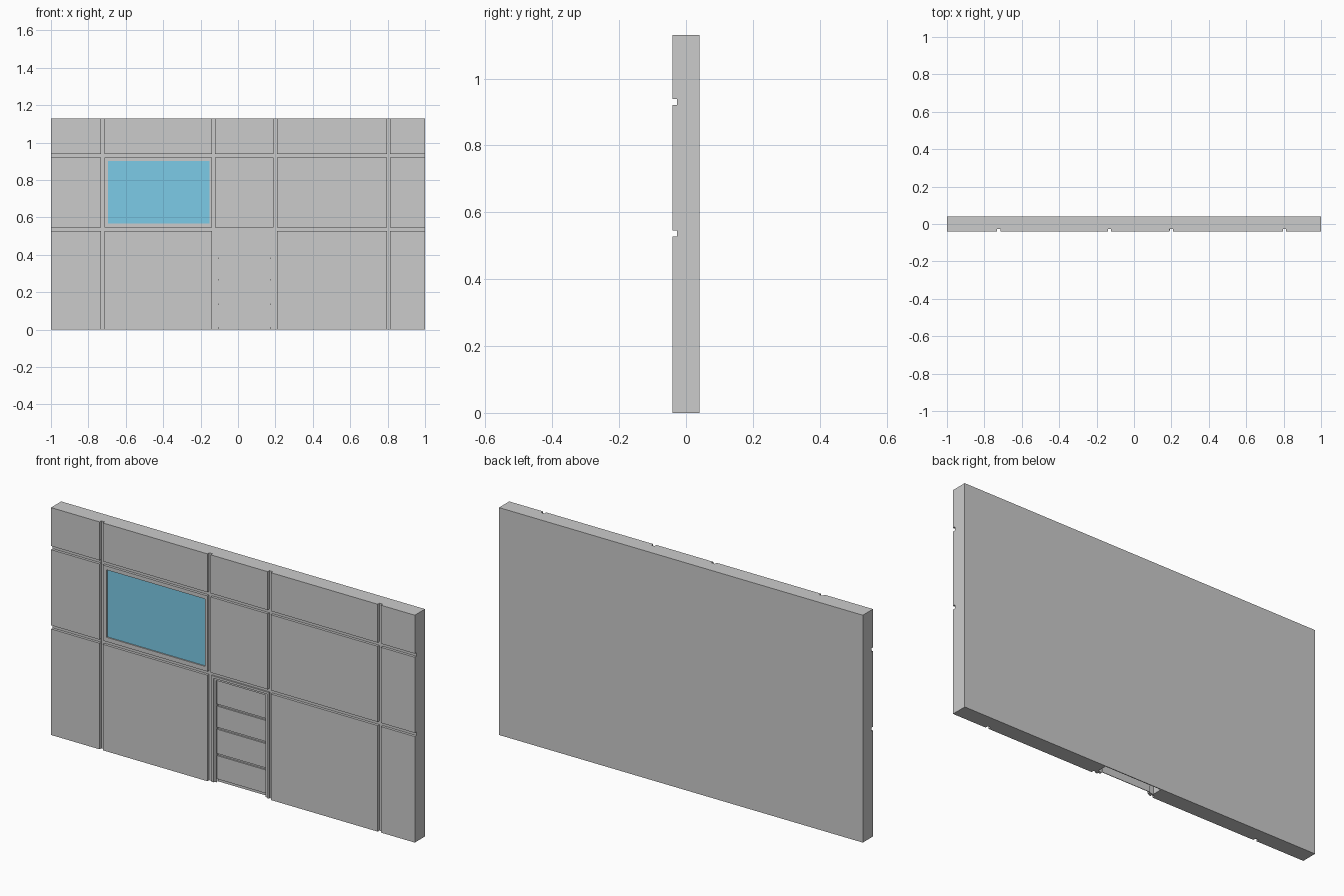
import bpy

if "Cube" in bpy.data.objects:
    bpy.data.objects.remove(bpy.data.objects["Cube"])


def box(name, x0, x1, y0, y1, z0, z1):
    bpy.ops.mesh.primitive_cube_add(size=1)
    o = bpy.context.object
    o.name = name
    o.location = ((x0 + x1) / 2, (y0 + y1) / 2, (z0 + z1) / 2)
    o.scale = (x1 - x0, y1 - y0, z1 - z0)
    bpy.ops.object.transform_apply(location=True, rotation=False, scale=True)
    return o


def cut(target, *dims):
    cutter = box("cutter", *dims)
    cutter.hide_render = True
    bpy.context.view_layer.objects.active = target
    mod = target.modifiers.new("cut", 'BOOLEAN')
    mod.operation = 'DIFFERENCE'
    mod.solver = 'EXACT'
    mod.object = cutter
    bpy.ops.object.modifier_apply(modifier=mod.name)
    bpy.data.objects.remove(cutter)


# wall slab
wall = box("wall", -1, 1, -0.04, 0.04, 0, 1.13)

# hollow doorway, open at the floor
cut(wall, -0.123, 0.193, -0.1, 0.036, -0.1, 0.528)

# panel seams
for x in (-0.724, -0.131, 0.2, 0.805):
    cut(wall, x - 0.009, x + 0.009, -0.1, -0.026, -0.1, 1.3)
for z in (0.536, 0.93):
    cut(wall, -1.1, 1.1, -0.1, -0.027, z - 0.009, z + 0.009)

# window recess and glass
cut(wall, -0.695, -0.153, -0.1, -0.028, 0.567, 0.902)
glass = box("window_glass", -0.695, -0.153, -0.034, -0.028, 0.567, 0.902)
mat = bpy.data.materials.new("blue_glass")
mat.diffuse_color = (0.2, 0.6, 0.8, 1)
mat.use_nodes = True
mat.node_tree.nodes["Principled BSDF"].inputs["Base Color"].default_value = mat.diffuse_color
glass.data.materials.append(mat)

# stepped door frame
for i, (inset, y) in enumerate(((0.0, -0.034), (0.011, -0.027))):
    a, b, t = -0.123 + inset, 0.193 - inset, 0.528 - inset
    box(f"door_frame_left_{i}", a, a + 0.011, y, -0.015, 0, t)
    box(f"door_frame_right_{i}", b - 0.011, b, y, -0.015, 0, t)
    box(f"door_frame_top_{i}", a + 0.011, b - 0.011, y, -0.015, t - 0.011, t)

# sectional door: thin backing with four raised slats
box("door_backing", -0.101, 0.171, -0.013, -0.010, 0, 0.506)
edges = (0.01, 0.136, 0.267, 0.382, 0.511)
for i, (lo, hi) in enumerate(zip(edges, edges[1:])):
    box(f"door_section_{i}", -0.101, 0.171, -0.021, -0.013, lo + 0.005, hi - 0.005)
